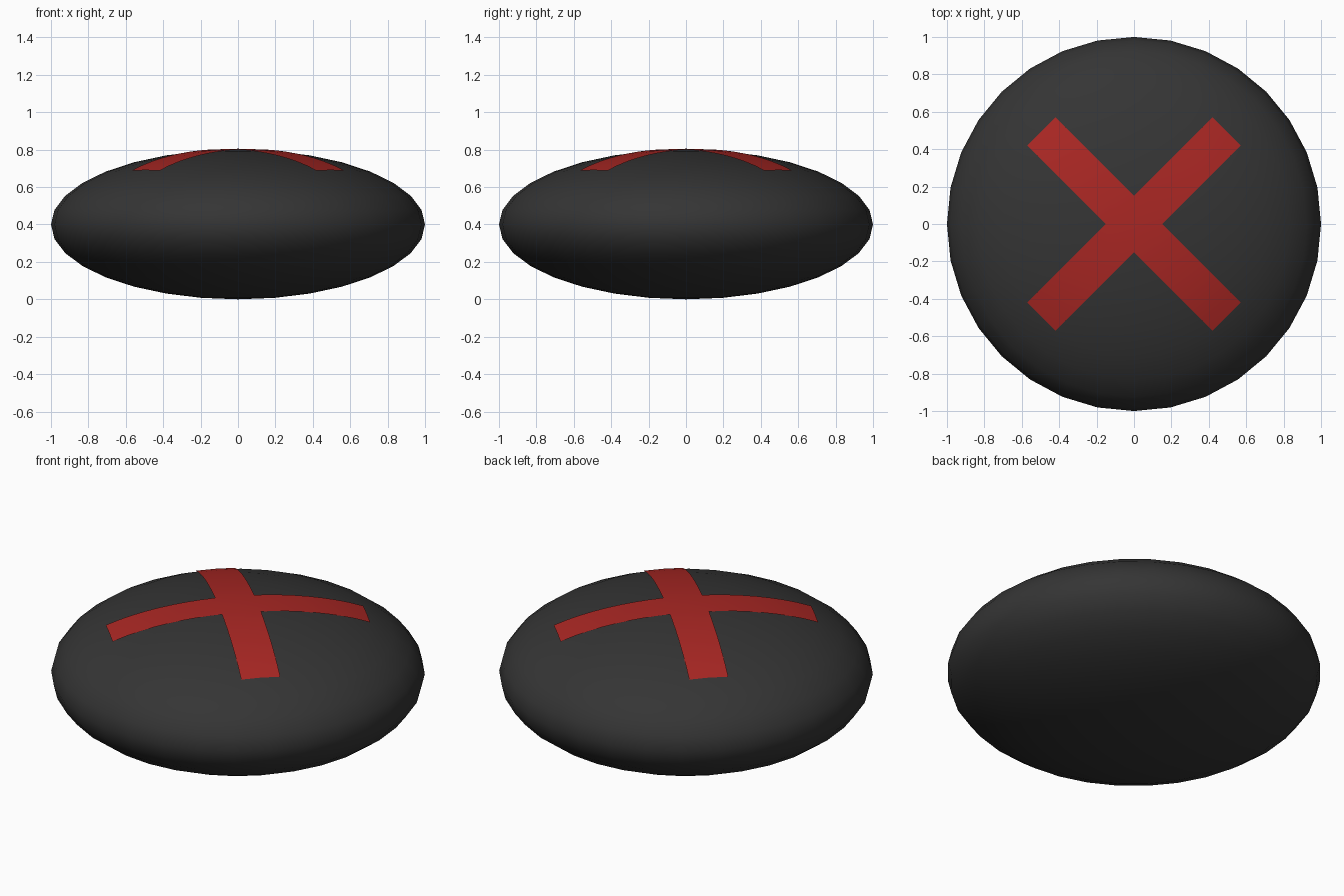
import bpy, bmesh, math

if "Cube" in bpy.data.objects:
    bpy.data.objects.remove(bpy.data.objects["Cube"])

RX, RZ = 1.0, 0.4        # pebble radii
LIFT = 0.005             # cross sits just above the surface


def make_object(name, bm, color):
    mesh = bpy.data.meshes.new(name)
    bm.to_mesh(mesh)
    bm.free()
    mesh.shade_smooth()
    mat = bpy.data.materials.new(name + "_paint")
    mat.diffuse_color = (*color, 1)
    mat.use_nodes = True
    mat.node_tree.nodes["Principled BSDF"].inputs["Base Color"].default_value = mat.diffuse_color
    mesh.materials.append(mat)
    obj = bpy.data.objects.new(name, mesh)
    bpy.context.collection.objects.link(obj)
    return obj


# Flattened round body
bm = bmesh.new()
bmesh.ops.create_uvsphere(bm, u_segments=32, v_segments=16, radius=1)
for v in bm.verts:
    v.co = (v.co.x * RX, v.co.y * RX, RZ + v.co.z * RZ)
make_object("body", bm, (0.035, 0.035, 0.035))

# Diagonal cross: a plus-shaped grid turned 45 degrees and draped on the body
HALF_LENGTH, HALF_WIDTH, ARM_STEPS = 0.70, 0.106, 8
arm = [HALF_WIDTH + (HALF_LENGTH - HALF_WIDTH) * i / ARM_STEPS for i in range(ARM_STEPS + 1)]
ticks = [-t for t in reversed(arm)] + [0] + arm
bm = bmesh.new()
grid = {}


def draped(i, j):
    if (i, j) not in grid:
        u, v = ticks[i], ticks[j]
        c = math.sqrt(0.5)
        z = RZ + RZ * math.sqrt(1 - u * u - v * v) + LIFT
        grid[i, j] = bm.verts.new(((u - v) * c, (u + v) * c, z))
    return grid[i, j]


for i in range(len(ticks) - 1):
    for j in range(len(ticks) - 1):
        mid_u = abs(ticks[i] + ticks[i + 1]) / 2
        mid_v = abs(ticks[j] + ticks[j + 1]) / 2
        if min(mid_u, mid_v) < HALF_WIDTH:
            bm.faces.new([draped(i, j), draped(i + 1, j), draped(i + 1, j + 1), draped(i, j + 1)])
make_object("cross_marking", bm, (0.40, 0.02, 0.017))
